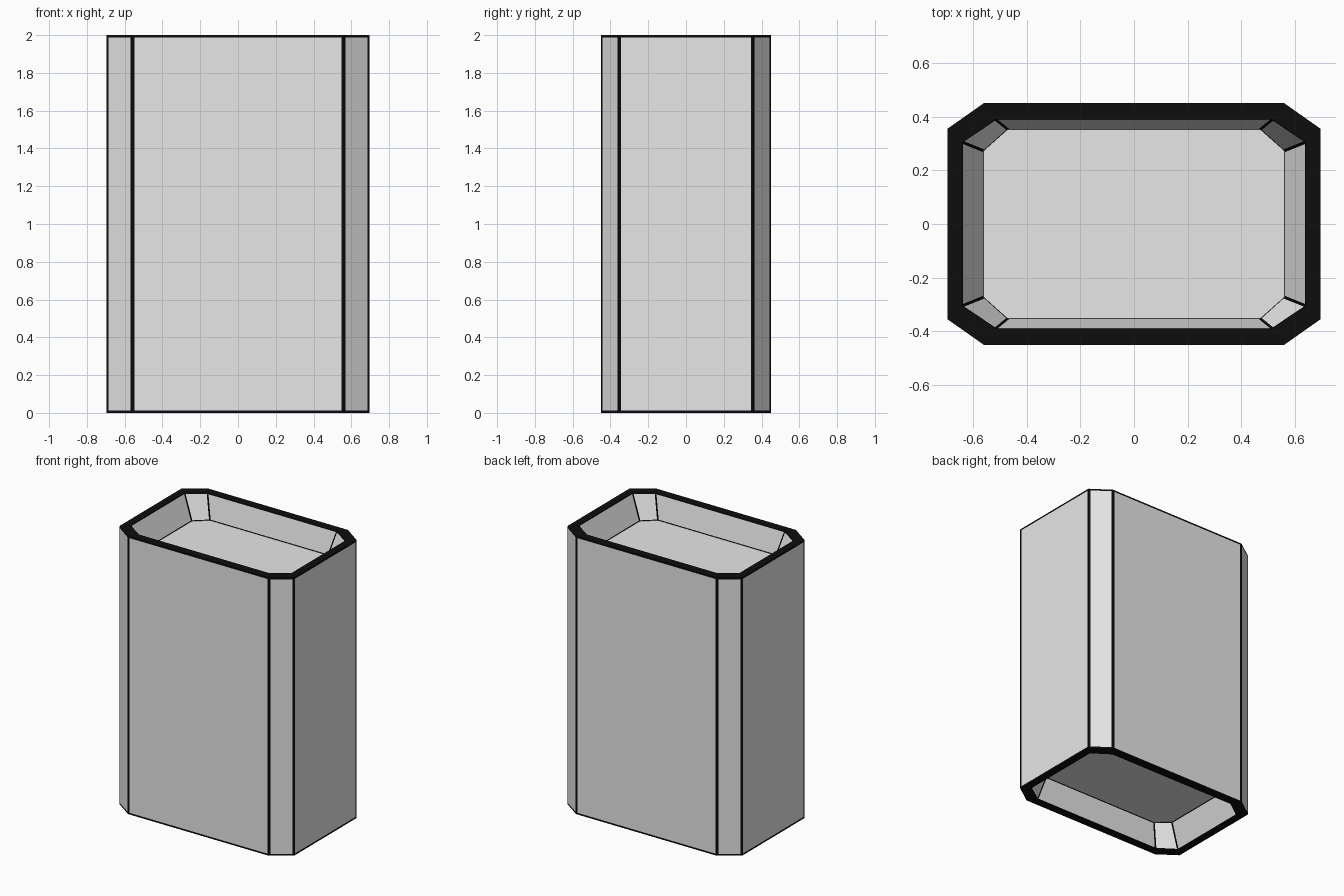
import bpy, bmesh

if "Cube" in bpy.data.objects:
    bpy.data.objects.remove(bpy.data.objects["Cube"])


def material(name, value):
    m = bpy.data.materials.new(name)
    m.diffuse_color = (value, value, value, 1)
    m.use_nodes = True
    m.node_tree.nodes["Principled BSDF"].inputs["Base Color"].default_value = m.diffuse_color
    return m


def octagon(hx, hy, cx, cy):
    """Rectangle outline with cut corners, counter-clockwise."""
    return [(hx, -hy + cy), (hx, hy - cy), (hx - cx, hy), (-hx + cx, hy),
            (-hx, hy - cy), (-hx, -hy + cy), (-hx + cx, -hy), (hx - cx, -hy)]


outer = octagon(0.695, 0.45, 0.135, 0.095)
rim = octagon(0.64, 0.39, 0.125, 0.085)
floor = octagon(0.56, 0.353, 0.09, 0.08)
DEPTH = 0.17

# Rings from the lower recess floor, round the outside, to the upper recess floor
rings = [(floor, DEPTH), (rim, 0), (outer, 0),
         (outer, 2), (rim, 2), (floor, 2 - DEPTH)]

bm = bmesh.new()
loops = [[bm.verts.new((x, y, z)) for x, y in pts] for pts, z in rings]
bands = []
for a, b in zip(loops, loops[1:]):
    bands.append([bm.faces.new((a[i], a[(i + 1) % 8], b[(i + 1) % 8], b[i]))
                  for i in range(8)])
bm.faces.new(loops[0][::-1])
bm.faces.new(loops[-1])
bmesh.ops.recalc_face_normals(bm, faces=bm.faces)

# Black rims at both ends
for f in bands[1] + bands[3]:
    f.material_index = 1

# Black edge lines: inset each panel and colour its border
for panels, width in ((bands[2], 0.012), (bands[0] + bands[4], 0.006)):
    border = bmesh.ops.inset_individual(bm, faces=panels, thickness=width,
                                        use_even_offset=True)["faces"]
    for f in border:
        f.material_index = 1
    for f in panels:
        f.material_index = 0

mesh = bpy.data.meshes.new("canister_body")
bm.to_mesh(mesh)
bm.free()
mesh.materials.append(material("light grey", 0.8))
mesh.materials.append(material("black", 0.004))
body = bpy.data.objects.new("canister_body", mesh)
bpy.context.collection.objects.link(body)
